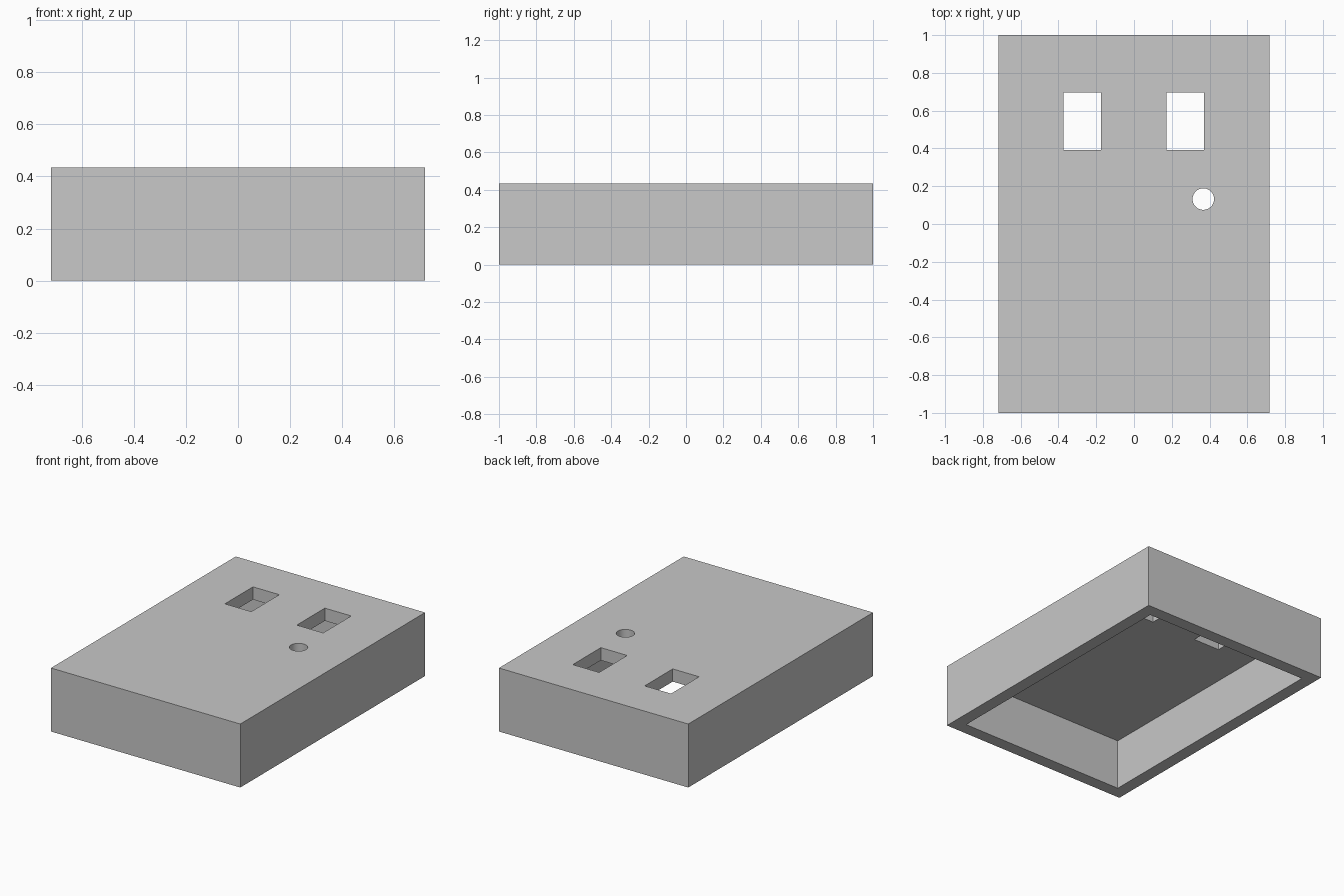
import bpy

cube = bpy.data.objects.get("Cube")
if cube:
    bpy.data.objects.remove(cube, do_unlink=True)

# Overall size
WIDTH, LENGTH, HEIGHT = 1.435, 2.0, 0.435
WALL = 0.087
LID_Z = HEIGHT - WALL / 2

grey = bpy.data.materials.new("plain grey")
grey.use_nodes = True
colour = (0.58, 0.58, 0.58, 1)
grey.diffuse_color = colour
grey.node_tree.nodes["Principled BSDF"].inputs["Base Color"].default_value = colour


def box(name, size, centre):
    bpy.ops.mesh.primitive_cube_add(size=1, location=centre)
    obj = bpy.context.object
    obj.name = name
    obj.scale = size
    bpy.ops.object.transform_apply(location=True, rotation=False, scale=True)
    obj.data.materials.append(grey)
    return obj


def cut(target, cutter):
    cutter.hide_render = True
    mod = target.modifiers.new("cut", "BOOLEAN")
    mod.operation = "DIFFERENCE"
    mod.solver = "EXACT"
    mod.object = cutter
    bpy.context.view_layer.objects.active = target
    bpy.ops.object.modifier_apply(modifier=mod.name)
    bpy.data.objects.remove(cutter, do_unlink=True)


# Hollow case, open underneath
case = box("case", (WIDTH, LENGTH, HEIGHT), (0, 0, HEIGHT / 2))
cut(case, box("cavity", (WIDTH - 2 * WALL, LENGTH - 2 * WALL, HEIGHT),
              (0, 0, HEIGHT / 2 - WALL)))

# Two rectangular windows through the lid
for x in (-0.274, 0.271):
    cut(case, box("window", (0.2, 0.304, 2 * WALL), (x, 0.544, LID_Z)))

# Round hole through the lid
bpy.ops.mesh.primitive_cylinder_add(vertices=48, radius=0.057, depth=2 * WALL,
                                    location=(0.367, 0.132, LID_Z))
hole = bpy.context.object
hole.data.materials.append(grey)
cut(case, hole)

# Smooth the round hole while keeping the corners sharp
bpy.ops.object.select_all(action="DESELECT")
case.select_set(True)
bpy.context.view_layer.objects.active = case
bpy.ops.object.shade_smooth_by_angle()
